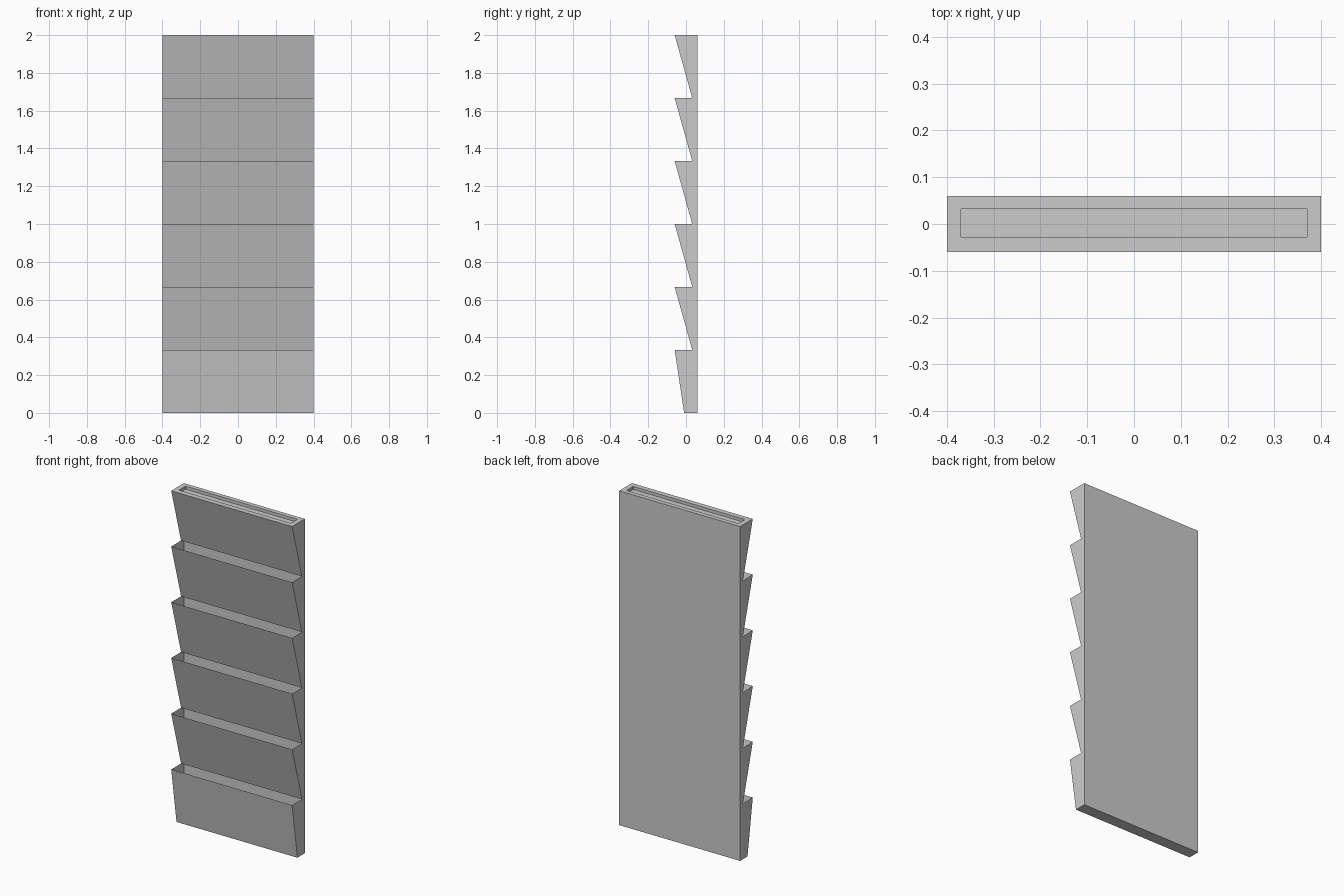
import bpy, bmesh, math

if "Cube" in bpy.data.objects:
    bpy.data.objects.remove(bpy.data.objects["Cube"])

W, D, H, TIERS = 0.4, 0.06, 2.0, 6
STEP = H / TIERS


def finish(bm, name):
    mesh = bpy.data.meshes.new(name)
    bm.normal_update()
    bm.to_mesh(mesh)
    bm.free()
    obj = bpy.data.objects.new(name, mesh)
    bpy.context.collection.objects.link(obj)
    return obj


# Sawtooth side profile (y, z), going up the front
profile = [(D, 0), (-0.01, 0)]
open_edges = set()                      # profile segments left open as pocket mouths
for i in range(1, TIERS + 1):
    profile.append((-D, STEP * i))
    if i < TIERS:
        open_edges.add(len(profile) - 1)
        profile.append((0.033, STEP * i))
open_edges.add(len(profile) - 1)        # top front corner
profile.append((D, H))

# Thin hollow body: two sides, back, bottom and sloping pocket fronts
bm = bmesh.new()
left = [bm.verts.new((-W, y, z)) for y, z in profile]
right = [bm.verts.new((W, y, z)) for y, z in profile]
bm.faces.new(left[::-1])
bm.faces.new(right)
n = len(profile)
for i in range(n):
    if i not in open_edges:
        j = (i + 1) % n
        bm.faces.new((left[i], left[j], right[j], right[i]))
# outward winding: side outlines face away from the middle
bm.normal_update()
for f in bm.faces:
    c = f.calc_center_median()
    if f.normal.dot((c.x, c.y - 0.045, c.z - 1 if abs(f.normal.z) > 0.9 else 0)) < 0:
        f.normal_flip()
finish(bm, "rack_body")


# Top rim with a shallow recess that has tiny rounded corners
def rounded_loop(bm, x0, x1, y0, y1, r, z, steps=3):
    corners = [(x1 - r, y1 - r), (x0 + r, y1 - r), (x0 + r, y0 + r), (x1 - r, y0 + r)]
    pts = []
    for k, (cx, cy) in enumerate(corners):
        for s in range(steps + 1):
            a = math.pi / 2 * (k + s / steps)
            pts.append(bm.verts.new((cx + r * math.cos(a), cy + r * math.sin(a), z)))
    return pts


bm = bmesh.new()
outer = [bm.verts.new((x, y, H)) for x, y in ((-W, -D), (W, -D), (W, D), (-W, D))]
lip = rounded_loop(bm, -0.37, 0.37, -0.029, 0.033, 0.003, H)
floor = rounded_loop(bm, -0.37, 0.37, -0.029, 0.033, 0.003, H - 0.018)
edges = [bm.edges.new((loop[i], loop[(i + 1) % len(loop)]))
         for loop in (outer, lip) for i in range(len(loop))]
bmesh.ops.triangle_fill(bm, edges=edges, use_beauty=True, normal=(0, 0, 1))
m = len(lip)
for i in range(m):
    j = (i + 1) % m
    bm.faces.new((lip[j], lip[i], floor[i], floor[j]))
bm.faces.new(floor)
bm.normal_update()
for f in bm.faces:
    if f.normal.z < -0.5:
        f.normal_flip()
# merge the flat rim triangles
bmesh.ops.dissolve_limit(bm, angle_limit=0.01, verts=bm.verts[:], edges=bm.edges[:])
finish(bm, "top_rim")
